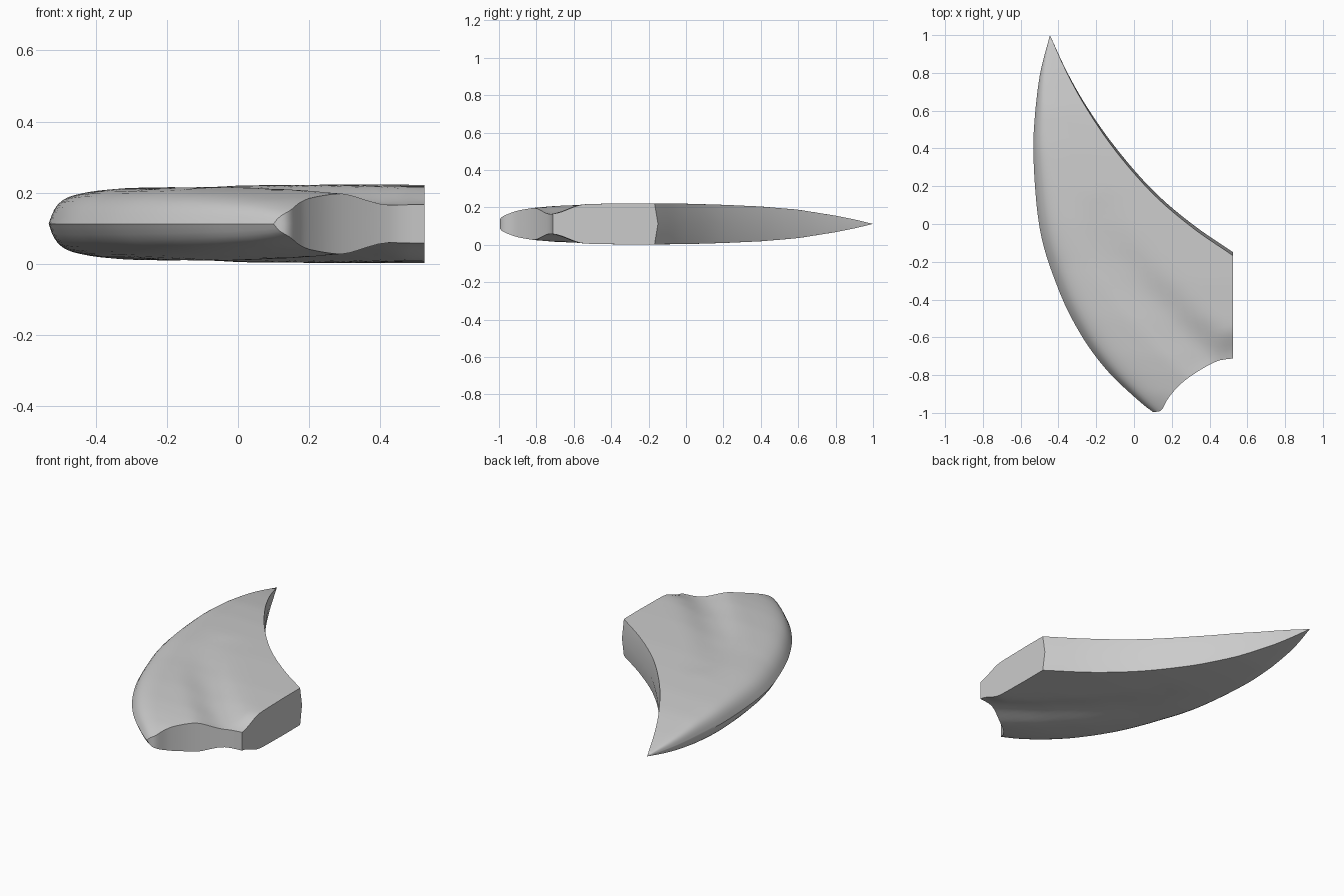
import bpy, bmesh
from mathutils import Vector

if "Cube" in bpy.data.objects:
    bpy.data.objects.remove(bpy.data.objects["Cube"])

MID = 0.112          # height of the mirror plane
NT, NS, TC = 50, 24, 0.56   # stations, points across, station of the inner corner


def smooth(pts, n=8):
    """Catmull-Rom resampling of a 2D path."""
    p = [Vector(q) for q in pts]
    p = [2 * p[0] - p[1]] + p + [2 * p[-1] - p[-2]]
    out = []
    for a, b, c, d in zip(p, p[1:], p[2:], p[3:]):
        for k in range(n):
            u = k / n
            out.append(0.5 * (2 * b + (c - a) * u + (2 * a - 5 * b + 4 * c - d) * u * u
                              + (3 * b - a - 3 * c + d) * u ** 3))
    return out + [p[-2]]


def along(path, f):
    """Point at arc-length fraction f."""
    lens = [(b - a).length for a, b in zip(path, path[1:])]
    want = f * sum(lens)
    for a, b, l in zip(path, path[1:], lens):
        if want <= l:
            return a.lerp(b, want / l if l else 0)
        want -= l
    return path[-1].copy()


def table(rows, x):
    for (a, fa), (b, fb) in zip(rows, rows[1:]):
        if x <= b:
            return fa + (fb - fa) * max(0, (x - a) / (b - a))
    return rows[-1][1]


# Outline curves
left = smooth([(-.445, 1), (-.5, .78), (-.53, .5), (-.53, .3), (-.51, .05), (-.475, -.13), (-.41, -.32),
               (-.34, -.48), (-.24, -.65), (-.12, -.8), (.03, -.94), (.1, -.995)])
inner = smooth([(-.445, 1), (-.355, .8), (-.25, .61), (-.1, .39), (.1, .16), (.31, -.02), (.525, -.168)])
notch = smooth([(.1, -.995), (.145, -.985), (.19, -.91), (.28, -.82), (.43, -.73), (.525, -.712)])
valley = smooth([(-.19, .16), (-.13, -.08), (-.03, -.25), (.12, -.42), (.29, -.6), (.43, -.72), (.54, -.71)])

# Half thickness along the length, and its rounding away from the sharp edge
BODY = [(-1, .045), (-.95, .062), (-.9, .075), (-.8, .088), (-.7, .097), (-.5, .107), (-.3, .11), (0, .108),
        (.2, .102), (.4, .093), (.6, .076), (.8, .044), (.9, .024), (1, 0)]
EDGE = smooth([(0, 0), (.03, .4), (.08, .7), (.17, .88), (.35, .975), (.6, 1), (1, 1)])


def right(t):
    if t <= TC:
        return along(inner, t / TC)
    return Vector((.525, -.168)).lerp(Vector((.525, -.712)), (t - TC) / (1 - TC))


def groove(p):
    d, k = min(((p - v).length, i) for i, v in enumerate(valley))
    f = k / (len(valley) - 1)
    q = max(0, 1 - d / .17)
    return .042 * min(1, f * 1.3) ** .8 * q * q * (3 - 2 * q)


def half(p, s):
    return max(0, table(BODY, p.y) * table(EDGE, s) - groove(p) * min(1, s * 3))


# Lofted upper half
stations = sorted({i / NT for i in range(NT + 1)})
across = [(j / NS) ** 1.6 for j in range(NS + 1)]
chord = (left[-1], right(1))
grid = []
for t in stations:
    a, b = along(left, t), right(t)
    row = []
    for s in across:
        p = a.lerp(b, s) + t ** 3 * (along(notch, s) - chord[0].lerp(chord[1], s))
        row.append((p, half(p, s) if t > 0 else 0))
    grid.append(row)

bm = bmesh.new()


def verts(sign):
    return [[bm.verts.new((p.x, p.y, MID + sign * h)) for p, h in row] for row in grid]


def strip(a, b):
    for i in range(len(a) - 1):
        bm.faces.new((a[i], a[i + 1], b[i + 1], b[i]))


top, bottom = verts(1), verts(-1)
for half_grid in (top, bottom):
    for r0, r1 in zip(half_grid, half_grid[1:]):
        strip(r0, r1)

# Creased inner wall and flat end
side_mid = []
for t, row in zip(stations, grid):
    p = row[-1][0]
    out = .018 * min(1, 4 * t) if t <= TC + 1e-6 else 0
    side_mid.append(bm.verts.new((p.x, p.y + out, MID)))
# Curved notch wall
notch_mid = [bm.verts.new((p.x, p.y, MID)) for p, h in grid[-1]]
for g in (top, bottom):
    strip([r[-1] for r in g], side_mid)
    strip(g[-1], notch_mid)

bmesh.ops.remove_doubles(bm, verts=bm.verts, dist=1e-4)
bmesh.ops.dissolve_degenerate(bm, edges=bm.edges, dist=1e-5)
bmesh.ops.recalc_face_normals(bm, faces=bm.faces)

mesh = bpy.data.meshes.new("curved_blade")
bm.to_mesh(mesh)
bm.free()
blade = bpy.data.objects.new("curved_blade", mesh)
bpy.context.collection.objects.link(blade)
bpy.context.view_layer.objects.active = blade
blade.select_set(True)
bpy.ops.object.shade_smooth_by_angle(angle=0.6)
